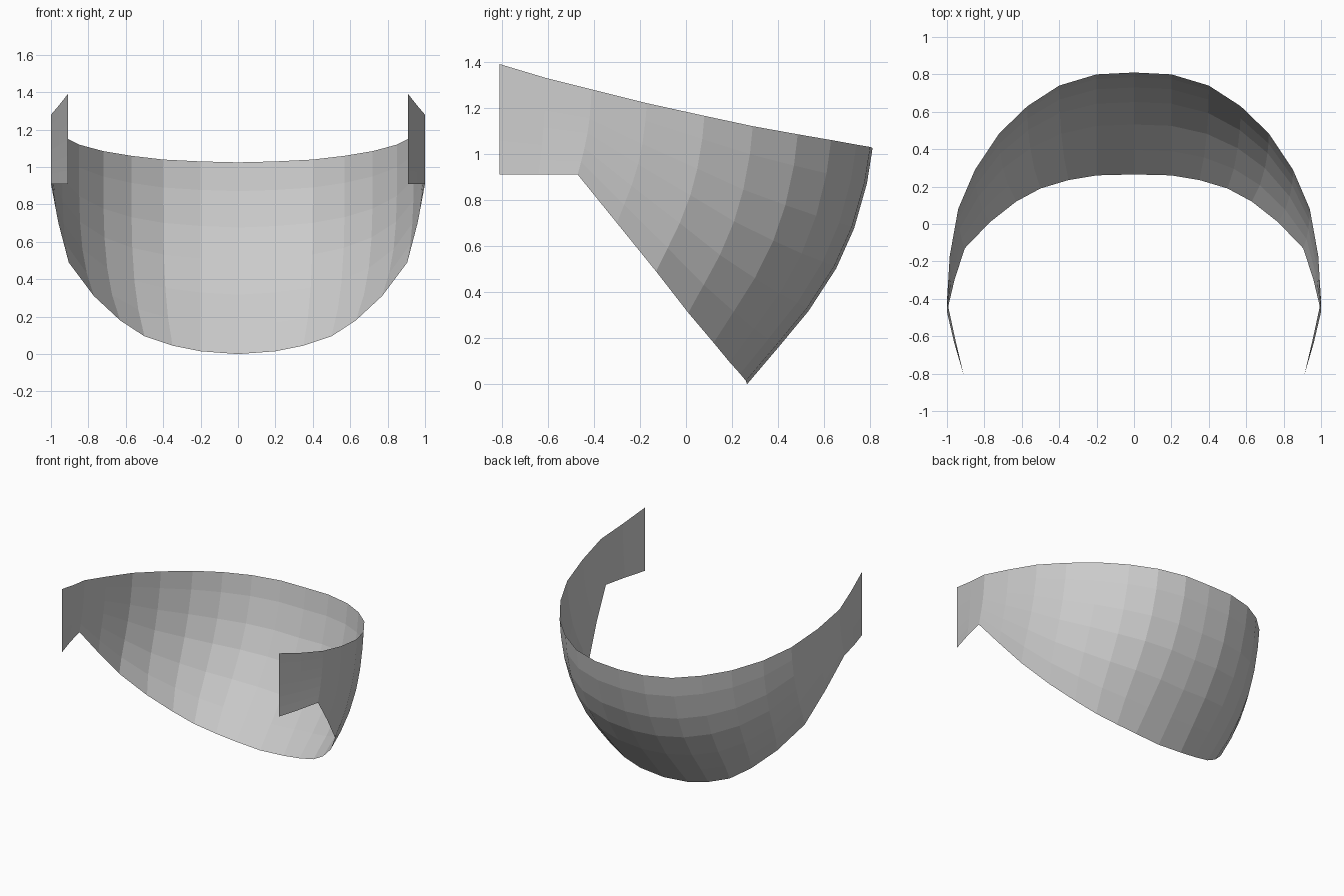
import bpy, bmesh

if "Cube" in bpy.data.objects:
    bpy.data.objects.remove(bpy.data.objects["Cube"])

# Columns of the half shell, from the centre line round to the flap end:
# (upper rim point), (lower rim point)
COLUMNS = [
    ((0.00, 0.81, 1.025), (0.00, 0.265, 0.00)),
    ((0.20, 0.80, 1.03), (0.20, 0.26, 0.015)),
    ((0.40, 0.74, 1.04), (0.35, 0.235, 0.045)),
    ((0.57, 0.63, 1.06), (0.50, 0.19, 0.095)),
    ((0.72, 0.485, 1.085), (0.63, 0.12, 0.18)),
    ((0.85, 0.29, 1.12), (0.77, 0.01, 0.31)),
    ((0.94, 0.08, 1.165), (0.905, -0.13, 0.49)),
    ((0.985, -0.17, 1.22), (0.96, -0.30, 0.70)),
    ((1.00, -0.41, 1.28), (1.00, -0.47, 0.91)),
    ((0.957, -0.61, 1.33), (0.96, -0.64, 0.91)),
    ((0.91, -0.81, 1.39), (0.91, -0.81, 0.91)),
]
# Bulge of each column: fraction down, fraction inward
PROFILE = [(0, 0), (0.15, 0.045), (0.34, 0.147), (0.51, 0.29),
           (0.69, 0.51), (0.85, 0.76), (1, 1)]

# Curved shell, one half
bm = bmesh.new()
grid = []
for top, low in COLUMNS:
    col = []
    for down, inward in PROFILE:
        x = top[0] + (low[0] - top[0]) * down ** 4
        y = top[1] + (low[1] - top[1]) * inward
        z = top[2] + (low[2] - top[2]) * down
        col.append(bm.verts.new((x, y, z)))
    grid.append(col)
for a, b in zip(grid, grid[1:]):
    for i in range(len(PROFILE) - 1):
        bm.faces.new((a[i], a[i + 1], b[i + 1], b[i]))
bmesh.ops.recalc_face_normals(bm, faces=bm.faces)
bm.faces.ensure_lookup_table()
if bm.faces[0].normal.y < 0:
    bmesh.ops.reverse_faces(bm, faces=bm.faces)

mesh = bpy.data.meshes.new("curved_guard")
bm.to_mesh(mesh)
bm.free()
guard = bpy.data.objects.new("curved_guard", mesh)
bpy.context.collection.objects.link(guard)

# Other half
mirror = guard.modifiers.new("mirror", 'MIRROR')
mirror.use_clip = True
mirror.merge_threshold = 0.001
